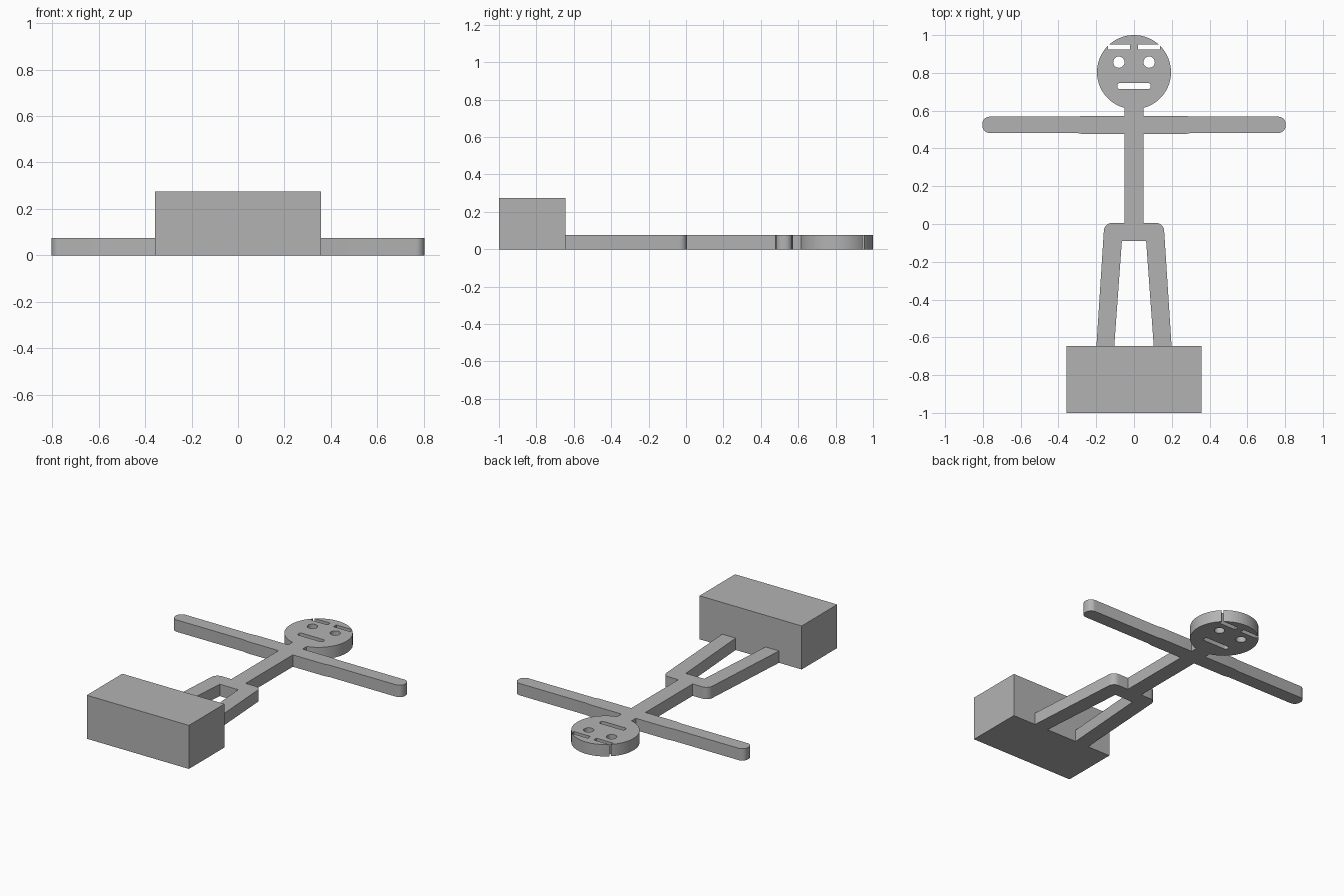
import bpy
import bmesh
from math import cos, sin, radians

THICK = 0.075

cube = bpy.data.objects.get("Cube")
if cube:
    bpy.data.objects.remove(cube, do_unlink=True)

grey = bpy.data.materials.new("plain grey")
grey.use_nodes = True
colour = (0.45, 0.45, 0.45, 1)
grey.diffuse_color = colour
grey.node_tree.nodes["Principled BSDF"].inputs["Base Color"].default_value = colour


def arc(cx, cy, r, start, end, steps=8):
    angles = [radians(start + (end - start) * i / steps) for i in range(steps + 1)]
    return [(cx + r * cos(a), cy + r * sin(a)) for a in angles]


def circle(cx, cy, r, steps):
    return arc(cx, cy, r, 0, 360, steps)[:-1]


def slot(x0, x1, y0, y1, r):
    """Rectangle with rounded corners."""
    return (arc(x1 - r, y1 - r, r, 0, 90, 5) + arc(x0 + r, y1 - r, r, 90, 180, 5)
            + arc(x0 + r, y0 + r, r, 180, 270, 5) + arc(x1 - r, y0 + r, r, 270, 360, 5))


def plate(name, outline, z0=0.0, z1=THICK):
    """Flat outline extruded upwards."""
    bm = bmesh.new()
    face = bm.faces.new([bm.verts.new((x, y, z0)) for x, y in outline])
    top = bmesh.ops.extrude_face_region(bm, geom=[face], use_keep_orig=True)["geom"]
    bmesh.ops.translate(bm, vec=(0, 0, z1 - z0),
                        verts=[v for v in top if isinstance(v, bmesh.types.BMVert)])
    bmesh.ops.recalc_face_normals(bm, faces=bm.faces)
    mesh = bpy.data.meshes.new(name)
    bm.to_mesh(mesh)
    bm.free()
    mesh.materials.append(grey)
    obj = bpy.data.objects.new(name, mesh)
    bpy.context.collection.objects.link(obj)
    return obj


def smooth(obj):
    bpy.ops.object.select_all(action='DESELECT')
    obj.select_set(True)
    bpy.context.view_layer.objects.active = obj
    bpy.ops.object.shade_smooth_by_angle(angle=radians(30))


# Body: left half from neck to crotch, then mirrored
half = [(0.05, 0.62), (0.05, 0.573), (0.27, 0.573), (0.30, 0.568)]
half += arc(0.762, 0.53, 0.038, 90, 0)
half += arc(0.762, 0.52, 0.038, 0, -90)
half += [(0.30, 0.482), (0.27, 0.476), (0.05, 0.476), (0.05, 0.005)]
half += arc(0.117, -0.037, 0.042, 90, 4)
half += [(0.198, -0.645), (0.104, -0.645), (0.064, -0.09)]
body = plate("body", half + [(-x, y) for x, y in reversed(half)])
for point in body.data.vertices:
    point.co.x *= 0.803 / 0.8
smooth(body)

# Head disc with cut-through eyes, brows and mouth
head = plate("head", circle(0, 0.804, 0.196, 72))
cuts = [("mouth_cutter", slot(-0.088, 0.088, 0.714, 0.746, 0.012))]
for side, s in (("left", 1), ("right", -1)):
    cuts.append((side + "_eye_cutter", circle(s * 0.08, 0.857, 0.03, 32)))
    x0, x1 = sorted((s * 0.021, s * 0.137))
    cuts.append((side + "_brow_cutter", [(x0, 0.923), (x1, 0.923), (x1, 0.951), (x0, 0.951)]))
for name, outline in cuts:
    cutter = plate(name, outline, -0.05, THICK + 0.05)
    cutter.hide_render = True
    cutter.hide_set(True)
    cutter.display_type = 'WIRE'
    mod = head.modifiers.new(name, 'BOOLEAN')
    mod.operation = 'DIFFERENCE'
    mod.solver = 'EXACT'
    mod.object = cutter

# Bake the cuts, then remove the cutters
bpy.context.view_layer.update()
graph = bpy.context.evaluated_depsgraph_get()
baked = bpy.data.meshes.new_from_object(head.evaluated_get(graph))
head.modifiers.clear()
head.data = baked
for name, outline in cuts:
    bpy.data.objects.remove(bpy.data.objects[name], do_unlink=True)
smooth(head)

# Base block at the feet
plate("base_block", [(-0.357, -1), (0.357, -1), (0.357, -0.645), (-0.357, -0.645)], 0, 0.275)
